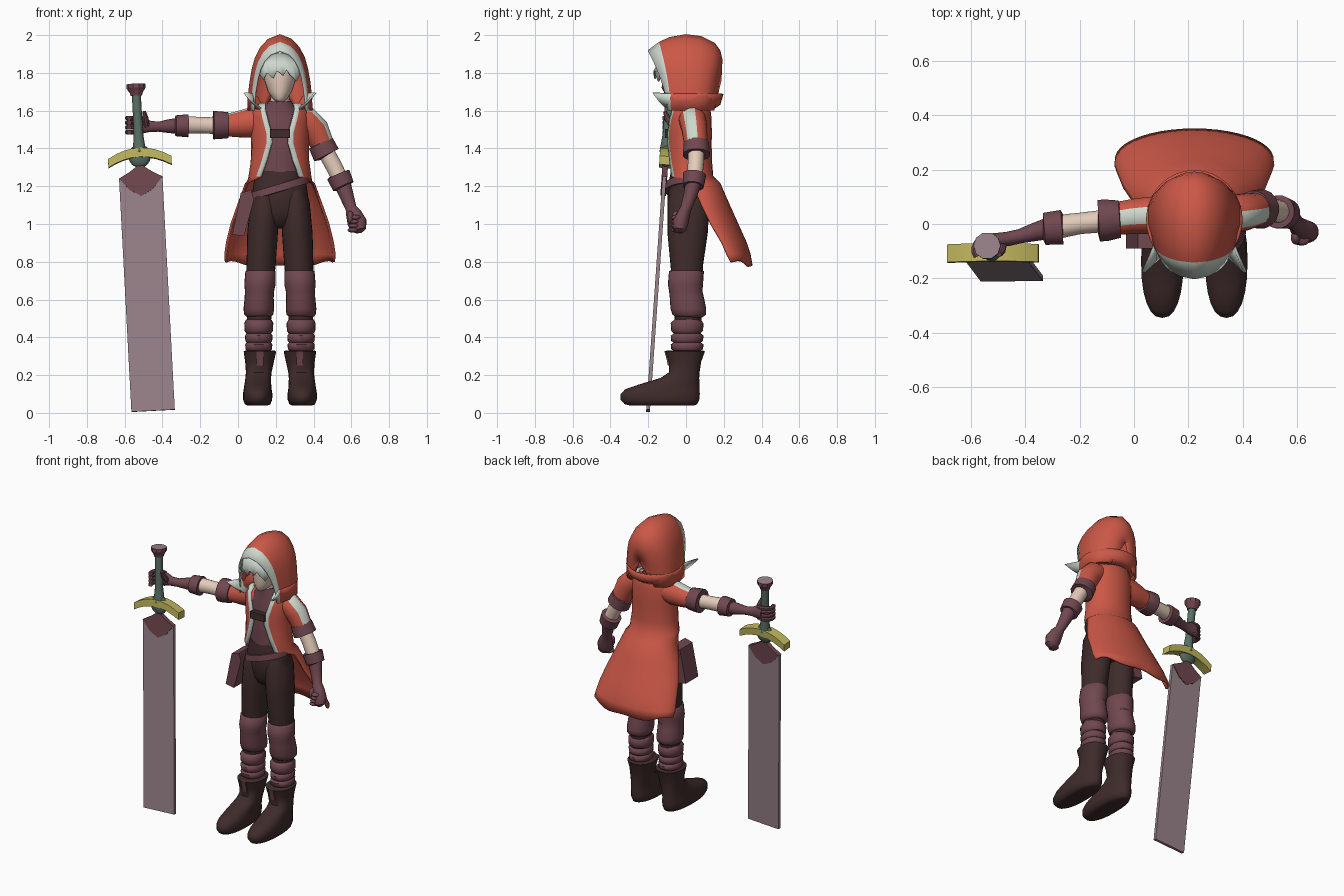
import bpy, bmesh
from math import sin, cos, pi, asin, radians
from mathutils import Vector, Matrix

CX = 0.222  # body centre line


def srgb(c):
    return tuple(((v / 255 + 0.055) / 1.055) ** 2.4 for v in c) + (1,)


MATS = {}
for n, c in dict(orange=(204, 88, 71), white=(206, 216, 206), maroon=(112, 71, 79), dark_brown=(63, 43, 43),
                 skin=(228, 203, 186), yellow=(192, 182, 93), green=(88, 110, 100), steel=(152, 131, 138)).items():
    MATS[n] = bpy.data.materials.new(n)
    MATS[n].diffuse_color = srgb(c)


def grid(name, rows, mats, close=True, caps=True, solid=0, rule=None, M=None, angle=40):
    """Skin rows of points into a surface; rule(i, j) picks the material."""
    bm = bmesh.new()
    vs = [[bm.verts.new(M @ Vector(p) if M else Vector(p)) for p in r] for r in rows]
    n = len(rows[0])
    for i in range(len(rows) - 1):
        for j in range(n if close else n - 1):
            k = (j + 1) % n
            f = bm.faces.new((vs[i][j], vs[i][k], vs[i + 1][k], vs[i + 1][j]))
            f.material_index = rule(i, j) if rule else 0
    if caps:
        bm.faces.new(vs[0])
        f = bm.faces.new(vs[-1])
        f.material_index = rule(len(rows), 0) if rule else 0
    bmesh.ops.recalc_face_normals(bm, faces=bm.faces)
    me = bpy.data.meshes.new(name)
    bm.to_mesh(me)
    bm.free()
    for m in mats.split():
        me.materials.append(MATS[m])
    ob = bpy.data.objects.new(name, me)
    bpy.context.collection.objects.link(ob)
    bpy.ops.object.select_all(action='DESELECT')
    ob.select_set(True)
    bpy.context.view_layer.objects.active = ob
    bpy.ops.object.shade_smooth_by_angle(angle=radians(angle))
    if solid:
        md = ob.modifiers.new("thickness", 'SOLIDIFY')
        md.thickness, md.offset = solid, 0
    return ob


def stack(name, rings, mat, n=24, p=2.0, **kw):
    """Horizontal rings (z, x, y_front, y_back, half_width)."""
    sp = lambda v: (1 if v >= 0 else -1) * abs(v) ** (2 / p)
    T = [2 * pi * j / n for j in range(n)]
    return grid(name, [[(x + rx * sp(cos(t)), (a + b) / 2 + (b - a) / 2 * sp(sin(t)), z) for t in T]
                       for z, x, a, b, rx in rings], mat, **kw)


def tube(name, pts, mat, n=16, ref=(0, 1, 0), **kw):
    """Rings (x, y, z, r_u, r_v) swept square to their path."""
    P = [Vector(q[:3]) for q in pts]
    rows = []
    for i, q in enumerate(pts):
        d = (P[min(i + 1, len(P) - 1)] - P[max(i - 1, 0)]).normalized()
        v = Vector(ref)
        v = (v - d * d.dot(v)).normalized()
        u = v.cross(d)
        rows.append([P[i] + u * q[3] * cos(t) + v * q[4] * sin(t) for t in [2 * pi * (j + .5) / n for j in range(n)]])
    return grid(name, rows, mat, **kw)


def ball(name, c, r, mat, M=None):
    rings = []
    for k in range(13):
        t = (-.5 + (k + .02) / 12.04) * pi
        rings.append((c[2] + r[2] * sin(t), c[0], c[1] - r[1] * cos(t), c[1] + r[1] * cos(t), r[0] * cos(t)))
    return stack(name, rings, mat, n=16, M=M)


# legs, wraps and boots
stack("hips", [(1.28, CX, -.08, .10, .125), (1.2, CX, -.095, .125, .142), (1.12, CX, -.098, .127, .153),
               (1.05, CX, -.085, .12, .14), (1.0, CX, -.06, .1, .11), (.975, CX, -.02, .07, .06)], "dark_brown", angle=70)
for s, side in ((-1, "right"), (1, "left")):
    X = lambda o: CX + s * o
    stack(side + "_trouser_leg", [(1.2, X(.07), -.07, .11, .06), (1.12, X(.08), -.098, .125, .077), (.95, X(.092), -.098, .115, .081),
                                  (.78, X(.1), -.082, .09, .077), (.55, X(.11), -.06, .085, .066),
                                  (.33, X(.112), -.06, .075, .06)], "dark_brown")
    stack(side + "_knee_wrap", [(.755, X(.102), -.08, .085, .073), (.75, X(.103), -.09, .095, .08),
                                (.68, X(.106), -.096, .09, .083), (.645, X(.108), -.09, .087, .077),
                                (.61, X(.11), -.086, .095, .077), (.55, X(.112), -.082, .107, .081),
                                (.52, X(.112), -.072, .106, .077), (.505, X(.112), -.05, .085, .06)], "maroon", angle=60)
    for k, (z, h, r) in enumerate(((.455, .04, .077), (.395, .028, .073), (.35, .025, .072))):
        stack(f"{side}_shin_wrap_{k}", [(z + h, X(.112), -.06, .075, r - .01), (z + h * .5, X(.112), -.081, .093, r),
                                        (z - h * .5, X(.112), -.078, .09, r - .002), (z - h, X(.112), -.06, .07, r - .014)],
              "maroon", angle=60)
    stack(side + "_boot", [(.038, X(.118), -.29, .04, .05), (.046, X(.118), -.325, .06, .068),
                           (.07, X(.118), -.346, .07, .077), (.1, X(.118), -.346, .073, .078), (.125, X(.118), -.322, .072, .074),
                           (.15, X(.117), -.25, .071, .071), (.185, X(.115), -.135, .07, .068),
                           (.215, X(.112), -.09, .072, .068), (.27, X(.108), -.092, .08, .076),
                           (.325, X(.106), -.11, .1, .086), (.33, X(.106), -.1, .09, .077)], "dark_brown", p=2.3, angle=50)
    grid(side + "_boot_strap", [[(X(.105) + a, y, z) for y, z in ((-.096, .25), (-.103, .285), (-.115, .328), (-.09, .328), (-.08, .25))]
                                for a in (-.018, .018)], "maroon")

# shirt
stack("shirt", [(1.2, CX, -.085, .11, .115), (1.35, CX, -.077, .105, .122), (1.48, CX, -.08, .11, .128),
                (1.57, CX, -.06, .095, .115), (1.61, CX, -.055, .08, .085), (1.65, CX, -.055, .07, .06)], "maroon")

# open coat flaring into a tail; (z, y centre, rx, ry, front gap or edge angle)
coat = []
for z, cy, rx, ry, g in ((1.635, .02, .1, .09, .075), (1.61, .018, .14, .104, .078), (1.56, .018, .152, .11, .066),
                         (1.48, .016, .148, .114, .043), (1.43, .016, .146, .113, .042), (1.34, .017, .148, .113, .068),
                         (1.25, .02, .16, .118, .1), (1.215, .045, .178, .13, 96), (1.1, .085, .22, .14, 92),
                         (1.0, .125, .255, .145, 88), (.9, .18, .28, .135, 86), (.84, .21, .288, .125, 88), (.775, .24, .285, .105, 92)):
    e = pi - asin(g / rx) if g < 1 else radians(g)
    t = e - .028 / rx
    A = [-e] + [-t + 2 * t * k / 20 for k in range(21)] + [e]
    wave = .03 if z < .8 else 0
    coat.append([(CX + rx * sin(a), cy + ry * cos(a), z + wave * (sin(a) ** 2 + .25 * cos(6 * a))) for a in A])
grid("coat", coat, "orange white", close=False, caps=False, solid=.014, angle=60,
     rule=lambda i, j: int(i == 0 or i < 6 and j in (0, 21)))
grid("chest_strap", [[(CX + x, y, z) for x, z in ((-.052, 1.455), (.052, 1.455), (.052, 1.503), (-.052, 1.503))]
                     for y in (-.112, -.075)], "dark_brown")

# slanted belt and hip pouch
A = [2 * pi * k / 32 for k in range(32)]
grid("belt", [[(CX + r * cos(a), .012 + (r - .032) * sin(a), 1.192 + .045 * cos(a) + h) for a in A]
              for r, h in ((.14, -.021), (.156, -.019), (.152, .021), (.138, .021))], "maroon", caps=False)
grid("hip_pouch", [[(x, y, z) for x, z in ((-.03, .945), (.032, .935), (.085, 1.13), (.07, 1.18), (.015, 1.165))]
                   for y in (-.09, .045)], "maroon")

# outstretched right arm
tube("right_sleeve", [(.17, .03, 1.55, .07, .075), (.06, .032, 1.536, .079, .069), (.0, .028, 1.528, .07, .065),
                      (-.08, .018, 1.52, .056, .06)], "orange white", n=20, rule=lambda i, j: int(i in (1, 2) and j in (18, 19, 0)))
tube("right_sleeve_cuff", [(-.05, .018, 1.523, .06, .062), (-.053, .018, 1.523, .07, .07), (-.1, .014, 1.523, .075, .078),
                           (-.13, .012, 1.523, .076, .078), (-.132, .012, 1.523, .05, .05)], "maroon")
tube("right_forearm", [(-.1, .012, 1.52, .045, .042), (-.2, .002, 1.523, .044, .04), (-.29, -.012, 1.525, .048, .045)], "skin")
tube("right_glove_cuff", [(-.262, -.012, 1.52, .05, .05), (-.265, -.012, 1.52, .062, .065), (-.33, -.018, 1.52, .056, .06),
                          (-.335, -.018, 1.52, .04, .04)], "maroon")
tube("right_glove", [(-.32, -.018, 1.52, .042, .04), (-.36, -.028, 1.518, .038, .035), (-.42, -.045, 1.515, .027, .027),
                     (-.465, -.055, 1.517, .03, .027), (-.5, -.058, 1.522, .044, .026), (-.54, -.055, 1.523, .04, .02)], "maroon")
for k in range(4):  # fingers curled beside the grip
    tube(f"right_finger_{k}", [(-.535 + .05 * cos(radians(a)), -.095 + .044 * sin(radians(a)), 1.486 + .025 * k, .015, .013)
                               for a in range(60, 226, 22)], "maroon", n=8, ref=(0, 0, 1))
tube("right_thumb", [(-.485, -.07, 1.52, .018, .018), (-.49, -.1, 1.56, .017, .016), (-.497, -.112, 1.595, .01, .01)], "maroon", n=8)

# lowered left arm
tube("left_sleeve", [(.29, .025, 1.565, .06, .07), (.36, .035, 1.55, .075, .072), (.41, .045, 1.5, .073, .068),
                     (.457, .055, 1.4, .06, .06)], "orange white", n=20, rule=lambda i, j: int(i < 3 and 9 <= j <= 11))
tube("left_sleeve_cuff", [(.437, .055, 1.43, .06, .06), (.438, .055, 1.428, .07, .068), (.468, .055, 1.366, .074, .073),
                          (.47, .055, 1.363, .05, .05)], "maroon")
tube("left_forearm", [(.455, .055, 1.4, .045, .044), (.5, .052, 1.32, .045, .043), (.54, .045, 1.24, .044, .042)], "skin")
tube("left_glove_cuff", [(.53, .045, 1.263, .05, .05), (.531, .045, 1.26, .065, .062), (.558, .038, 1.2, .06, .056),
                         (.56, .038, 1.197, .04, .04)], "maroon")
tube("left_glove", [(.55, .04, 1.22, .046, .043), (.575, .022, 1.15, .038, .036), (.598, 0, 1.085, .03, .03),
                    (.612, -.012, 1.055, .042, .034), (.63, -.028, 1.01, .052, .042), (.638, -.034, .97, .042, .036),
                    (.64, -.035, .952, .015, .015)], "maroon")
for k in range(4):
    ball(f"left_finger_{k}", (.61 + .004 * k, -.045, .968 + .022 * k), (.03, .034, .014), "maroon")
ball("left_thumb", (.595, -.05, 1.035), (.018, .026, .035), "maroon")

# neck, face and hair
stack("neck", [(1.58, CX, -.05, .05, .05), (1.74, CX, -.05, .05, .05)], "skin")
stack("face", [(1.645, CX, -.09, -.03, .015), (1.665, CX, -.104, .02, .04), (1.7, CX, -.11, .06, .063),
               (1.76, CX, -.113, .09, .083), (1.84, CX, -.113, .1, .09), (1.91, CX, -.09, .08, .07)], "skin", angle=60)
ball("hair_cap", (CX, -.01, 1.865), (.1, .125, .062), "white")
xs = [-.105 + .0175 * k for k in range(13)]
low = [1.79, 1.765, 1.80, 1.785, 1.77, 1.81, 1.80, 1.785, 1.815, 1.79, 1.775, 1.755, 1.79]
grid("hair_fringe", [[(CX + x * .8, -.11 + 3 * x * x, 1.9 - 2 * x * x) for x in xs],
                     [(CX + x * .95, -.148 + 3 * x * x, 1.85) for x in xs],
                     [(CX + x, -.168 + 3 * x * x, z) for x, z in zip(xs, low)]],
     "white", close=False, caps=False, solid=.01)

# hood: arches swept from the face opening to the back (y top, y bottom, half width, top)
half = [(1, 0), (.98, .2), (.93, .38), (.86, .55), (.76, .7), (.6, .83), (.36, .94), (0, 1)]
prof = half + [(-a, h) for a, h in reversed(half[:-1])]
hood = [[(CX + w * a, yb + (yt - yb) * h ** 1.6, 1.6 + (zt - 1.6) * h) for a, h in prof]
        for yt, yb, w, zt in ((-.2, -.095, .136, 1.915), (-.14, -.078, .149, 1.96), (-.085, -.035, .157, 1.985), (0, 0, .168, 2.0),
                              (.08, .06, .168, 1.99), (.15, .1, .152, 1.955), (.178, .128, .125, 1.915), (.188, .145, .085, 1.87))]
hood.append([(CX + .002 * a, .183, 1.76 + .002 * h) for a, h in prof])
grid("hood", hood, "orange white", close=False, caps=False, solid=.01, angle=70, rule=lambda i, j: int(i == 0))

# flared collar with pointed front tips
A = [radians(-122 + 244 * k / 22) for k in range(23)]
ring = lambda rx, ry, z, tx, ty, tz: ([(CX - tx, ty, tz)] + [(CX + rx * sin(a), .015 + ry * cos(a), z) for a in A]
                                      + [(CX + tx, ty, tz)])
grid("collar", [ring(.13, .125, 1.61, .1, -.1, 1.61), ring(.16, .162, 1.635, .145, -.14, 1.645),
                ring(.172, .178, 1.69, .188, -.178, 1.695)], "orange white", close=False, caps=False, solid=.012,
     rule=lambda i, j: int(j in (0, 23)))

# sword, built along its own tilted axis
zaxis = Vector((-.053, .07, 1)).normalized()
yaxis = zaxis.cross(Vector((1, 0, 0))).normalized()
xaxis = yaxis.cross(zaxis)
M = Matrix.Translation((-.522, -.105, 1.38)) @ Matrix((xaxis, yaxis, zaxis)).transposed().to_4x4()


def plate(name, outline, t, mat):
    grid(name, [[(x, y, z) for x, z in outline] for y in (-t, t)], mat, M=M, angle=25)


notch = [(-.115, -.135), (-.06, -.2), (0, -.232), (.06, -.2), (.115, -.135)]
plate("sword_blade", notch + [(.115, -1.374), (-.115, -1.374)], .01, "steel")
plate("blade_collar", notch + [(.06, -.105), (0, -.062), (-.06, -.105)], .015, "maroon")
arc = [-.168 + .042 * k for k in range(9)]
plate("sword_guard", [(x, .022 - 1.85 * x * x) for x in arc] + [(x, -.026 - 1.75 * x * x) for x in reversed(arc)], .033, "yellow")
ball("guard_hub", (0, 0, -.02), (.06, .03, .062), "green", M=M)
stack("sword_grip", [(z, 0, -r, r, r) for z, r in ((0, .036), (.05, .03), (.1, .025), (.2, .024), (.31, .024))], "green", n=12, M=M)
stack("pommel", [(z, 0, -r, r, r) for z, r in ((.3, .03), (.315, .034), (.34, .05), (.362, .05))],
      "maroon steel", n=10, M=M, angle=25, rule=lambda i, j: int(i == 4))
